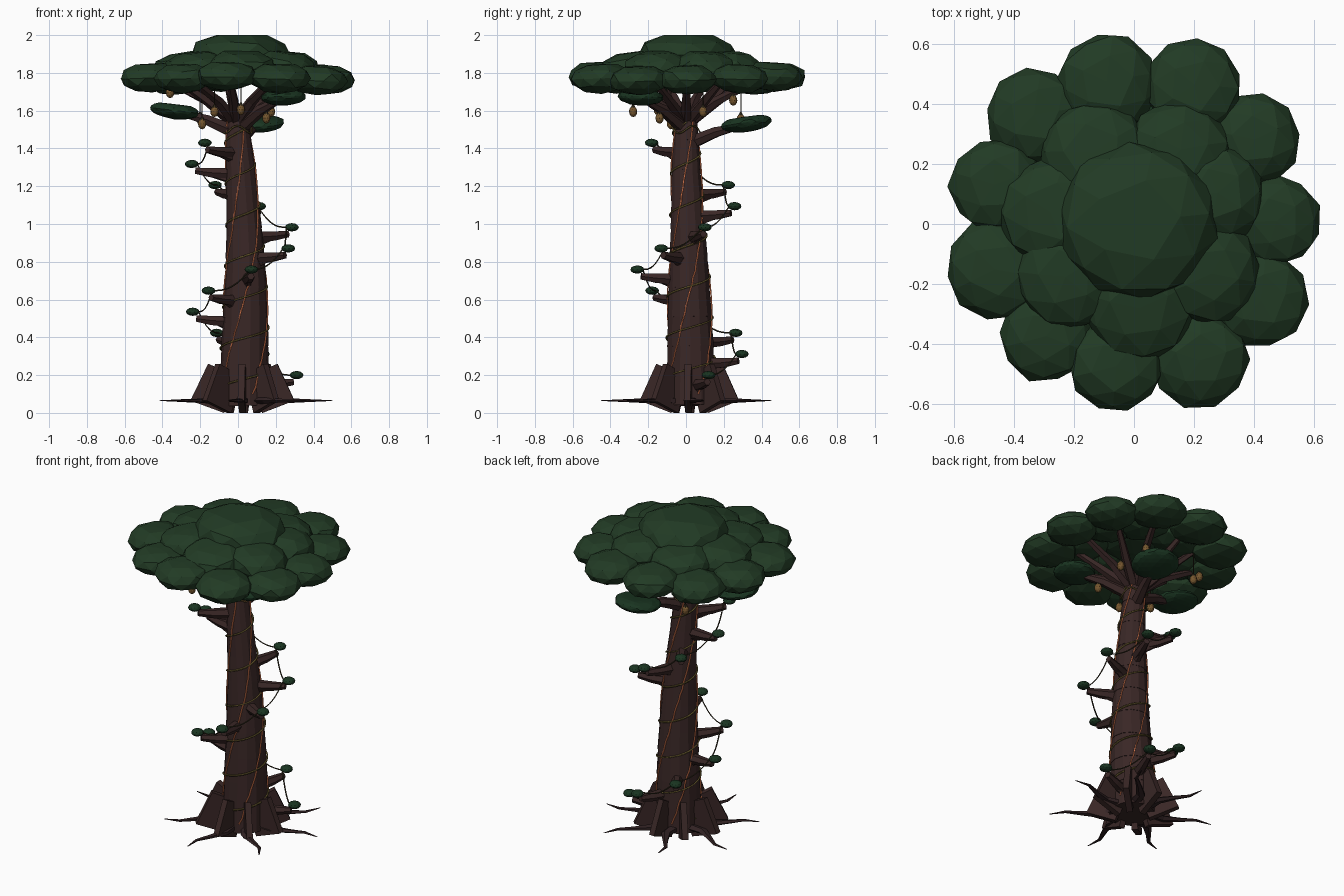
import bpy, bmesh, math, random
from math import sin, cos, pi, radians
from mathutils import Vector, Matrix

random.seed(4)
cube = bpy.data.objects.get("Cube")
if cube:
    bpy.data.objects.remove(cube)


def material(name, r, g, b):
    m = bpy.data.materials.new(name)
    m.use_nodes = True
    m.diffuse_color = (r, g, b, 1)
    m.node_tree.nodes["Principled BSDF"].inputs["Base Color"].default_value = (r, g, b, 1)
    return m


BARK = material("bark brown", 0.041, 0.020, 0.019)
ROOT = material("dark root brown", 0.031, 0.016, 0.017)
LEAF = material("canopy green", 0.0155, 0.043, 0.018)
MOSS = material("deep moss green", 0.010, 0.035, 0.015)
VINE = material("olive vine", 0.11, 0.08, 0.022)
GLOW = material("glowing orange", 0.80, 0.22, 0.09)
LAMP = material("amber lantern", 0.18, 0.095, 0.028)
CORD = material("dark cord", 0.035, 0.027, 0.013)


def finish(name, bm, mat):
    bmesh.ops.recalc_face_normals(bm, faces=bm.faces)
    me = bpy.data.meshes.new(name)
    bm.to_mesh(me)
    bm.free()
    me.materials.append(mat)
    ob = bpy.data.objects.new(name, me)
    bpy.context.collection.objects.link(ob)


def tube(name, points, radii, sides, mat, flat=1.0):
    """Faceted tapered tube through the points; flat scales its height."""
    bm = bmesh.new()
    points = [Vector(p) for p in points]
    axis = (points[-1] - points[0]).normalized()
    ref = Vector((0, 1, 0)) if abs(axis.z) > 0.9 else Vector((0, 0, 1))
    side = axis.cross(ref).normalized()
    up = side.cross(axis)
    rings = []
    for p, r in zip(points, radii):
        rings.append([bm.verts.new(p + side * (r * cos(2 * pi * i / sides))
                                   + up * (r * flat * sin(2 * pi * i / sides)))
                      for i in range(sides)])
    for a, b in zip(rings, rings[1:]):
        for i in range(sides):
            j = (i + 1) % sides
            bm.faces.new((a[i], a[j], b[j], b[i]))
    bm.faces.new(rings[0])
    bm.faces.new(rings[-1])
    finish(name, bm, mat)


def blob(name, loc, rx, rz, mat, subdiv=2, jitter=0.0, tilt=0.0, heading=0.0, cap=1.0):
    """Flattened low-poly ball, tilted up toward its heading, cut flat at cap."""
    bm = bmesh.new()
    bmesh.ops.create_icosphere(bm, subdivisions=subdiv, radius=1)
    for v in bm.verts:
        v.co *= 1 + random.uniform(-jitter, jitter)
        v.co.z = min(v.co.z, cap)
    place = (Matrix.Translation(loc) @ Matrix.Rotation(heading, 4, "Z")
             @ Matrix.Rotation(-tilt, 4, "Y") @ Matrix.Diagonal((rx, rx, rz, 1))
             @ Matrix.Rotation(random.uniform(0, 6), 4, "Z"))
    bmesh.ops.transform(bm, matrix=place, verts=bm.verts)
    finish(name, bm, mat)


def rope(name, points, radius, mat):
    cu = bpy.data.curves.new(name, "CURVE")
    cu.dimensions = "3D"
    cu.bevel_depth = radius
    cu.bevel_resolution = 0
    cu.use_fill_caps = True
    sp = cu.splines.new("POLY")
    sp.points.add(len(points) - 1)
    for q, p in zip(sp.points, points):
        q.co = (*p, 1)
    cu.materials.append(mat)
    ob = bpy.data.objects.new(name, cu)
    bpy.context.collection.objects.link(ob)


# Trunk sections: height, centre x, centre y, radius
TRUNK = [(0.0, 0.035, 0.025, 0.13), (0.3, 0.035, 0.025, 0.127), (0.5, 0.04, 0.02, 0.119),
         (0.75, 0.04, 0.015, 0.107), (1.0, 0.032, 0.01, 0.092), (1.3, 0.013, 0.0, 0.077),
         (1.6, -0.01, 0.0, 0.058)]


def trunk_at(z):
    for a, b in zip(TRUNK, TRUNK[1:]):
        if z <= b[0]:
            break
    t = min(1, (z - a[0]) / (b[0] - a[0]))
    return [a[i] + (b[i] - a[i]) * t for i in (1, 2, 3)]


def around(z, angle, extra):
    x, y, r = trunk_at(z)
    return Vector((x + (r + extra) * cos(angle), y + (r + extra) * sin(angle), z))


# Trunk of slightly stepped rings
pts, rad = [], []
steps = 10
for i in range(steps):
    for t, k in ((i / steps, 1.012), ((i + 1) / steps, 0.99)):
        z = 0.04 + 1.56 * t
        x, y, r = trunk_at(z)
        pts.append((x, y, z))
        rad.append(r * k)
tube("trunk", pts, rad, 14, BARK)

# Buttress planks set radially around the foot
foot = Vector((0.03, 0.02, 0))
for i in range(8):
    a = radians(267 + 45 * i)
    d, n = Vector((cos(a), sin(a), 0)), Vector((-sin(a), cos(a), 0))
    k = random.uniform(0.96, 1.05)
    profile = [(0.10, 0.0), (0.27, 0.065), (0.18, 0.26), (0.03, 0.19)]
    bm = bmesh.new()
    sheets = [[bm.verts.new(foot + d * u * k + n * s + Vector((0, 0, w))) for u, w in profile]
              for s in (-0.018, 0.018)]
    for s in sheets:
        bm.faces.new(s)
    for j in range(4):
        m = (j + 1) % 4
        bm.faces.new((sheets[0][j], sheets[0][m], sheets[1][m], sheets[1][j]))
    finish("buttress", bm, BARK)

# Long tapering ground roots
for i in range(7):
    a = radians(6 + 51.4 * i)
    d, n = Vector((cos(a), sin(a), 0)), Vector((-sin(a), cos(a), 0))
    reach = random.uniform(0.45, 0.48)
    bend = random.choice((-1, 1)) * 0.025
    path = [foot + d * (0.1 + (reach - 0.1) * t) + n * (bend * sin(t * 6))
            + Vector((0, 0, 0.065)) for t in (0, 0.25, 0.5, 0.75, 1)]
    tube("ground_root", path, [0.036, 0.028, 0.018, 0.011, 0.003], 5, ROOT, 0.6)

# Spiral of stub branches with moss tufts, joined by sagging vines
tips = []
for k in range(12):
    z, a = 0.2 + 0.1118 * k, radians(19 + 51.5 * k)
    x, y, r = trunk_at(z)
    out = Vector((cos(a), sin(a), 0))
    base = Vector((x, y, z))
    reach = 0.291 - 0.0033 * k
    tip = base + out * reach
    tube("stub_branch", [base + out * r * 0.7 - Vector((0, 0, 0.052)),
                         base + out * (reach - 0.1) - Vector((0, 0, 0.046)),
                         base + out * (reach - 0.02) - Vector((0, 0, 0.036))],
         [0.034, 0.028, 0.019], 6, BARK)
    tube("stub_brace", [base + out * r * 0.7 - Vector((0, 0, 0.08)),
                        base + out * 0.16 - Vector((0, 0, 0.055))], [0.025, 0.014], 5, BARK)
    blob("moss_tuft", tip, 0.037, 0.022, MOSS)
    tips.append(tip - out * 0.03)
for p, q in zip(tips, tips[1:]):
    rope("hanging_vine", [p.lerp(q, t / 8) - Vector((0, 0, 0.035 * sin(pi * t / 8)))
                          for t in range(9)], 0.004, CORD)

# Vine wound around the trunk and glowing cracks climbing the bark
n = 150
rope("wound_vine", [around(0.12 + 1.42 * i / n, -3.31 + 2 * pi * 6.54 * i / n, 0.004)
                    for i in range(n + 1)], 0.0055, VINE)
for j in range(4):
    rope("glowing_crack", [around(0.1 + 1.45 * i / 40,
                                  radians(-160 + 90 * j + 195 * i / 40 + random.uniform(-2, 2)),
                                  0.002) for i in range(41)], 0.0042, GLOW)
rope("top_vine_loop", [around(1.5 + 0.02 * sin(3 * t * pi / 12), t * pi / 12, 0.012)
                       for t in range(25)], 0.005, VINE)

# Crown: centre, middle ring, outer ring as (x, y, radius)
MIDDLE = [(-.13, .23, .17), (.15, .24, .16), (.27, .1, .155), (.25, -.16, .16),
          (.02, -.27, .175), (-.22, -.17, .165), (-.27, .04, .17)]
OUTER = [(-.09, .47, .16), (.2, .46, .155), (.40, .28, .145), (.47, .01, .145),
         (.42, -.25, .155), (.22, -.45, .155), (-.06, -.47, .15), (-.29, -.37, .15),
         (-.46, -.15, .158), (-.46, .13, .15), (-.33, .36, .155)]
blob("crown_centre", (0.01, 0.01, 1.896), 0.268, 0.125, LEAF, 2, 0.03, cap=0.832)
for x, y, r in MIDDLE:
    blob("crown_middle", (x, y, 1.83), r * 1.09, 0.092, LEAF, 2, 0.04, -0.12,
         math.atan2(y, x), 0.88)
for x, y, r in OUTER:
    blob("crown_outer", (x, y, 1.77 + random.uniform(-0.01, 0.015)), r * 1.05, 0.082, LEAF, 2,
         0.05, -0.05, math.atan2(y, x), 0.88)

# Spreading limbs under the crown
for i, (x, y, r) in enumerate(OUTER):
    k = 0.85 if i % 2 else 0.7
    tube("crown_limb", [(-0.01 + x * 0.03, y * 0.03, 1.54), (x * 0.35, y * 0.35, 1.65),
                        (x * k, y * k, 1.765)], [0.034, 0.026, 0.016], 5, BARK)

# Lower side limbs with leaf pads: pad x, y, z, radius, limb start height, tilt
for x, y, z, r, start, tilt in [(-.335, -.03, 1.6, .13, 1.48, .12),
                                (.11, .32, 1.532, .135, 1.42, .15),
                                (.24, -.24, 1.672, .12, 1.5, .05)]:
    tube("side_limb", [(0, 0, start), (x * 0.5, y * 0.5, start + (z - start) * 0.6),
                       (x * 0.95, y * 0.95, z - 0.01)], [0.04, 0.03, 0.016], 6, BARK)
    blob("side_pad", (x, y, z), r, 0.045, MOSS, 3, 0.03, tilt, math.atan2(y, x), 0.75)

# Lanterns hanging on cords
for x, y, z in [(-.2, .29, 1.56), (-.125, -.28, 1.6), (.15, -.14, 1.565), (.175, .09, 1.6),
                (.015, -.15, 1.61), (-.19, -.08, 1.535), (-.36, .15, 1.7), (.12, .25, 1.66)]:
    rope("lantern_cord", [(x, y, z), (x, y, 1.78)], 0.0025, CORD)
    blob("lantern", (x, y, z - 0.005), 0.022, 0.029, LAMP)
    tube("lantern_cap", [(x, y, z + 0.014), (x, y, z + 0.032)], [0.016, 0.005], 6, CORD)
